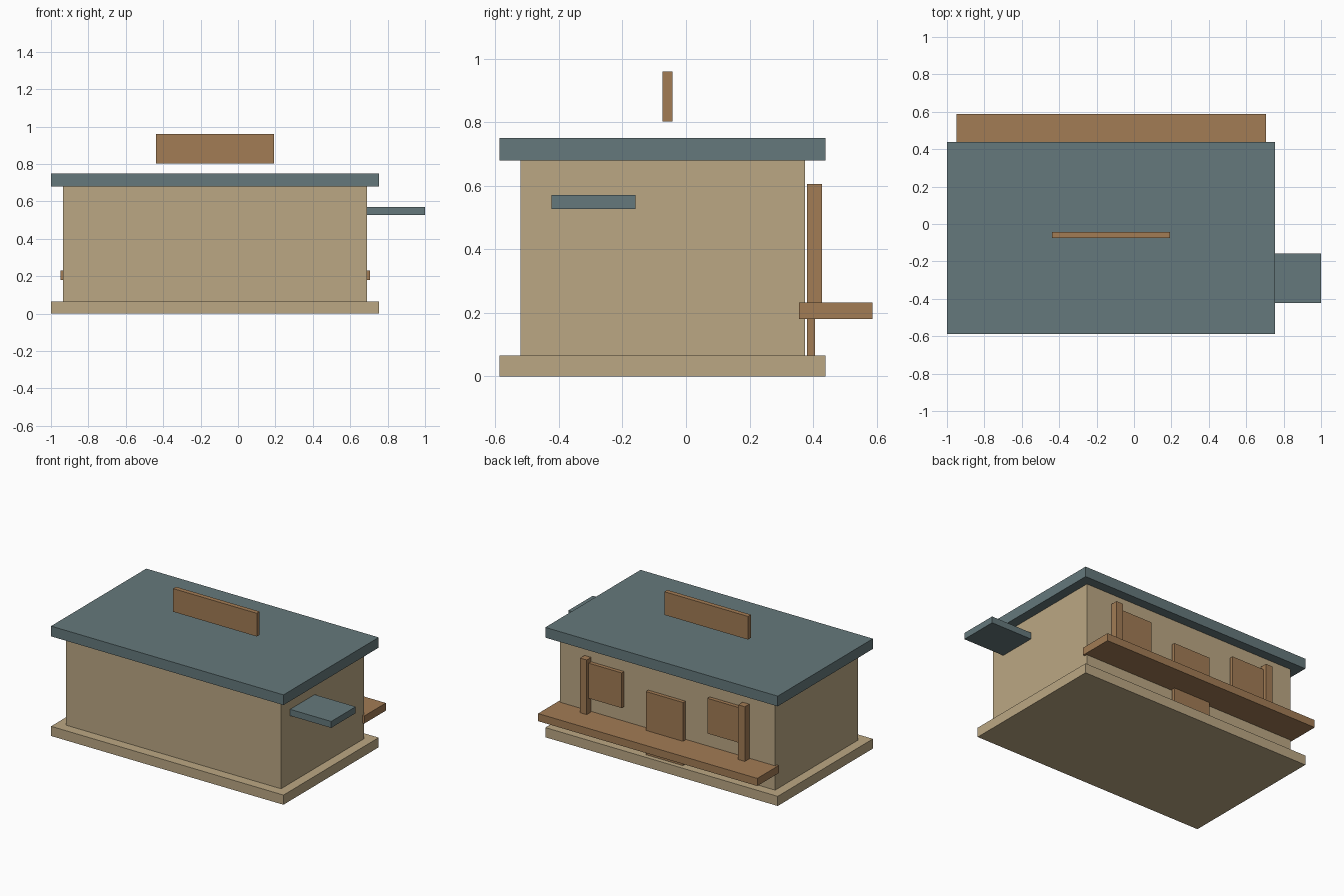
import bpy

if "Cube" in bpy.data.objects:
    bpy.data.objects.remove(bpy.data.objects["Cube"])


def material(name, rgb):
    m = bpy.data.materials.new(name)
    m.diffuse_color = (*rgb, 1)
    m.use_nodes = True
    m.node_tree.nodes["Principled BSDF"].inputs["Base Color"].default_value = m.diffuse_color
    return m


tan = material("tan_wall", (0.50, 0.39, 0.23))
slate = material("slate_roof", (0.13, 0.19, 0.20))
wood = material("brown_wood", (0.36, 0.20, 0.09))


def box(name, x, y, z, mat):
    """Box from its (min, max) extents on each axis."""
    spans = (x, y, z)
    bpy.ops.mesh.primitive_cube_add(size=1, location=[(a + b) / 2 for a, b in spans])
    ob = bpy.context.object
    ob.name = name
    ob.scale = [b - a for a, b in spans]
    bpy.ops.object.transform_apply(location=False, rotation=False, scale=True)
    ob.data.materials.append(mat)
    return ob


def centred(c, width):
    return (c - width / 2, c + width / 2)


CX = -0.1225  # middle of the building along x

# Main building
box("base", centred(CX, 1.755), (-0.588, 0.439), (0, 0.066), tan)
box("walls", centred(CX, 1.625), (-0.521, 0.374), (0.066, 0.68), tan)
box("roof", centred(CX, 1.755), (-0.588, 0.439), (0.68, 0.75), slate)

# Board floating above the roof
box("roof_board", centred(CX, 0.632), (-0.074, -0.042), (0.802, 0.96), wood)

# Side awning
box("side_awning", (0.69, 1.0), (-0.423, -0.159), (0.527, 0.571), slate)

# Rear deck and door
box("rear_deck", centred(CX, 1.655), (0.356, 0.588), (0.18, 0.232), wood)
box("rear_door", centred(CX, 0.28), (0.381, 0.407), (0.066, 0.497), wood)

# Rear windows and deck posts, one pair on each side of the door
for side, s in (("left", -1), ("right", 1)):
    box("rear_window_" + side, centred(CX + s * 0.463, 0.28),
        (0.381, 0.407), (0.335, 0.575), wood)
    box("deck_post_" + side, centred(CX + s * 0.597, 0.05),
        (0.381, 0.429), (0.232, 0.605), wood)
